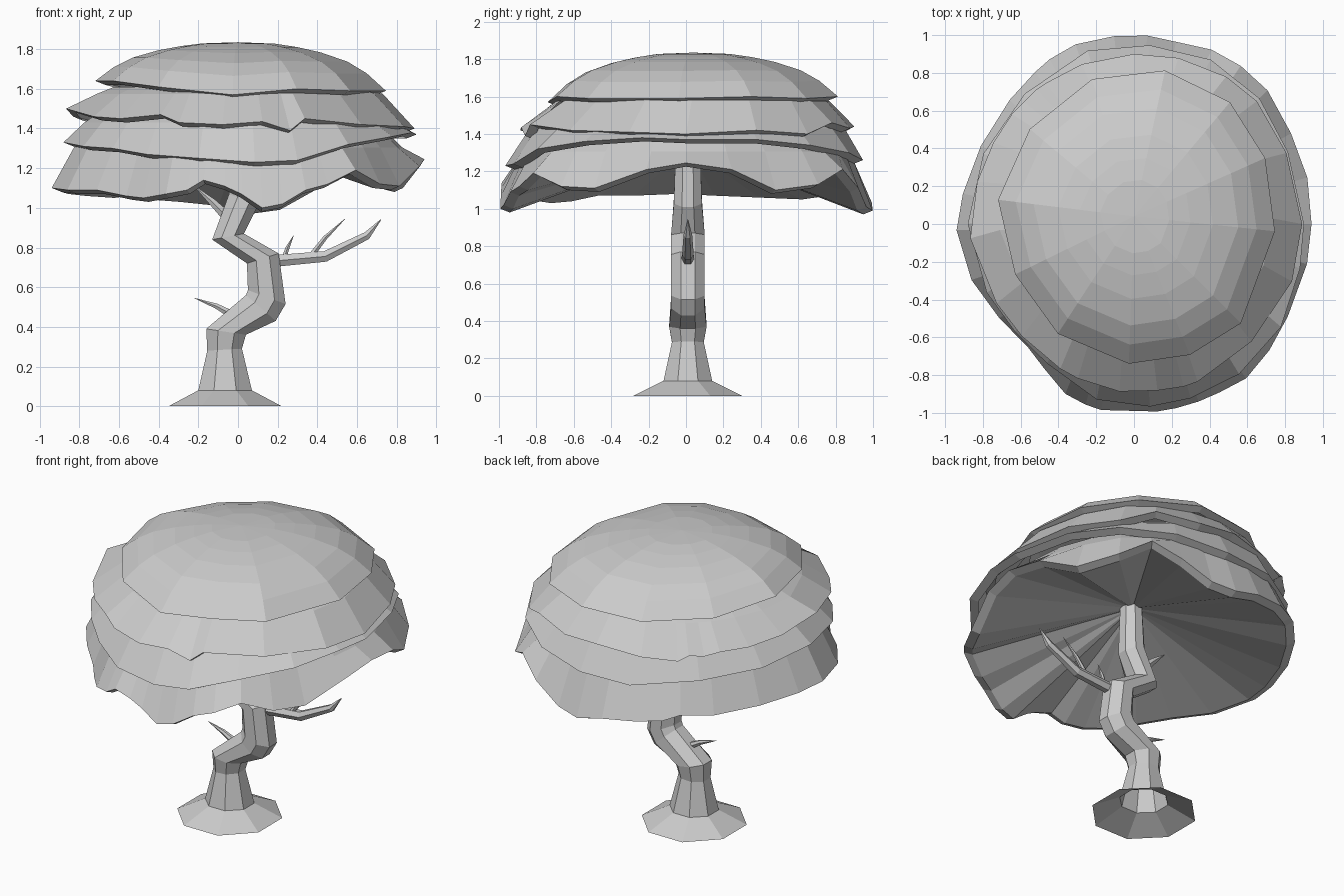
import bpy
from math import sin, cos, pi, radians
from mathutils import Vector


def make(name, verts, faces):
    me = bpy.data.meshes.new(name)
    me.from_pydata([tuple(v) for v in verts], [], faces)
    me.update()
    ob = bpy.data.objects.new(name, me)
    bpy.context.collection.objects.link(ob)
    return ob


def bridge(rings, n):
    """Quads between consecutive rings of n vertices."""
    return [(r * n + i, r * n + (i + 1) % n, (r + 1) * n + (i + 1) % n, (r + 1) * n + i)
            for r in range(rings - 1) for i in range(n)]


def tube(name, sections, n, y=0.01):
    """Sections are (left x, left z, right x, right z, y radius)."""
    verts = []
    k = 1 / cos(pi / n)
    for lx, lz, rx, rz, ry in sections:
        c = Vector(((lx + rx) / 2, y, (lz + rz) / 2))
        h = Vector(((rx - lx) / 2, 0, (rz - lz) / 2))
        for i in range(n):
            a = 2 * pi * (i + 0.5) / n
            verts.append(c + h * cos(a) * k + Vector((0, ry * k * sin(a), 0)))
    faces = bridge(len(sections), n)
    faces.append(tuple(range(len(verts) - n, len(verts))))
    return make(name, verts, faces)


def branch(name, path):
    """Tapering limb in the xz plane along (x, z, radius) points."""
    secs = []
    for i, (x, z, r) in enumerate(path):
        a, b = path[max(i - 1, 0)], path[min(i + 1, len(path) - 1)]
        d = Vector((b[0] - a[0], b[1] - a[1])).normalized() * r
        secs.append((x - d.y, z + d.x, x + d.y, z - d.x, r))
    return tube(name, secs, 6)


def layer(name, rim, profile, top=None, apex=None, yc=0.0, lean=0.0):
    """Canopy skirt: profile rings (radius fraction, z or rim blend), rim, lip."""
    n = len(rim)
    verts = []
    for f, g in profile:
        for a, r, z in rim:
            h = top + (z - top) * g if top else g
            verts.append((r * f * cos(radians(a)), yc + lean + r * f * sin(radians(a)), h))
    for dr, dz in ((0, 0), (0.05, 0.02)):
        for a, r, z in rim:
            verts.append(((r - dr) * cos(radians(a)), yc + (r - dr) * sin(radians(a)), z - dz))
    rings = len(profile) + 2
    # rings run downward, so reverse for outward normals
    faces = [tuple(reversed(q)) for q in bridge(rings, n)]
    if top:
        verts.append((0, yc, top))
        faces += [(i, (i + 1) % n, len(verts) - 1) for i in range(n)]
    if apex:
        s = (rings - 1) * n
        verts.append(apex)
        faces += [(s + (i + 1) % n, s + i, len(verts) - 1) for i in range(n)]
    return make(name, verts, faces)


# Twisting trunk with flared open foot
tube("trunk", [
    (-0.35, 0, 0.22, 0, 0.29), (-0.20, 0.08, 0.07, 0.08, 0.13),
    (-0.155, 0.28, 0.02, 0.29, 0.085), (-0.16, 0.39, 0.04, 0.36, 0.10),
    (0.04, 0.56, 0.19, 0.43, 0.09), (0.05, 0.585, 0.24, 0.515, 0.09),
    (0.045, 0.72, 0.205, 0.77, 0.09), (-0.13, 0.84, 0.03, 0.87, 0.09),
    (-0.045, 1.07, 0.10, 1.01, 0.075), (-0.03, 1.33, 0.09, 1.33, 0.065)], 8)

# Bare branches and twigs
branch("long_branch", [(0.16, 0.73, 0.03), (0.44, 0.755, 0.027), (0.65, 0.86, 0.02), (0.72, 0.94, 0.002)])
branch("long_branch_twig", [(0.37, 0.76, 0.014), (0.44, 0.85, 0.011), (0.54, 0.945, 0.001)])
branch("short_branch_twig", [(0.23, 0.74, 0.012), (0.25, 0.80, 0.01), (0.28, 0.86, 0.001)])
branch("low_twig", [(0.0, 0.445, 0.022), (-0.11, 0.505, 0.013), (-0.22, 0.545, 0.001)])
branch("upper_twig", [(-0.03, 0.93, 0.028), (-0.13, 1.03, 0.018), (-0.22, 1.11, 0.002)])

# Leaf layers: rim points as (angle, radius, height)
crown = [(-6, 0.75, 1.59), (24, 0.76, 1.60), (50, 0.79, 1.59), (78, 0.79, 1.60),
         (107, 0.76, 1.59), (140, 0.72, 1.60), (173, 0.725, 1.64), (206, 0.70, 1.64),
         (237, 0.74, 1.61), (268, 0.78, 1.57), (292, 0.79, 1.60), (315, 0.80, 1.59)]
layer("crown_layer", crown, [(0.25, 0.03), (0.4, 0.10), (0.56, 0.21), (0.74, 0.4), (0.87, 0.64)],
      top=1.835, yc=0.04)

second = [(0, .89, 1.40), (25, .89, 1.42), (45, .92, 1.40), (58, .92, 1.46), (75, .91, 1.43),
          (90, .90, 1.44), (108, .89, 1.41), (122, .88, 1.395), (126, .88, 1.43), (132, .87, 1.42),
          (138, .87, 1.44), (150, .86, 1.44), (165, .86, 1.46),
          (185, .87, 1.50), (210, .84, 1.46), (225, .84, 1.45), (243, .86, 1.47), (250, .87, 1.43),
          (265, .89, 1.42), (278, .89, 1.435), (287, .90, 1.39), (292, .90, 1.45), (315, .88, 1.42),
          (340, .89, 1.41)]
layer("second_layer", second, [(0.72, 1.61), (0.82, 1.575)], lean=0.03)

third = [(0, .90, 1.37), (25, .90, 1.37), (45, .94, 1.34), (65, .96, 1.30), (85, .95, 1.26),
         (105, .95, 1.25), (130, .90, 1.28), (155, .88, 1.30), (180, .88, 1.33), (205, .86, 1.31),
         (222, .85, 1.30), (238, .87, 1.27), (258, .95, 1.25), (275, .97, 1.23), (288, .97, 1.24),
         (305, .97, 1.32), (325, .95, 1.36), (345, .91, 1.38)]
layer("third_layer", third, [(0.78, 1.49), (0.88, 1.43)], lean=0.015)

skirt = [(0, .94, 1.245), (15, .95, 1.21), (30, .96, 1.10), (45, 1.0, 1.13), (56, 1.01, 1.21),
         (66, 1.01, 1.11), (77, .99, 1.01), (86, 1.0, .99), (96, 1.0, 1.03), (108, 1.0, 1.05),
         (117, .98, 1.06), (123, .96, 1.09), (135, .93, 1.07), (153, .91, 1.08), (170, .92, 1.09),
         (182, .94, 1.10), (199, .91, 1.09), (215, .87, 1.09), (229, .86, 1.06), (238, .90, 1.05),
         (248, .97, 1.07), (255, .99, 1.09), (260, 1.0, 1.14), (266, .99, 1.11), (271, .99, 1.07),
         (277, 1.0, 1.0), (283, 1.0, 1.02), (290, 1.0, 1.09), (297, 1.0, 1.12), (306, 1.01, 1.19),
         (317, .98, 1.12), (329, .95, 1.11), (347, .94, 1.21)]
layer("lowest_layer", skirt, [(0.78, 1.40), (0.88, 1.305)], apex=(0.02, 0.01, 1.33))
